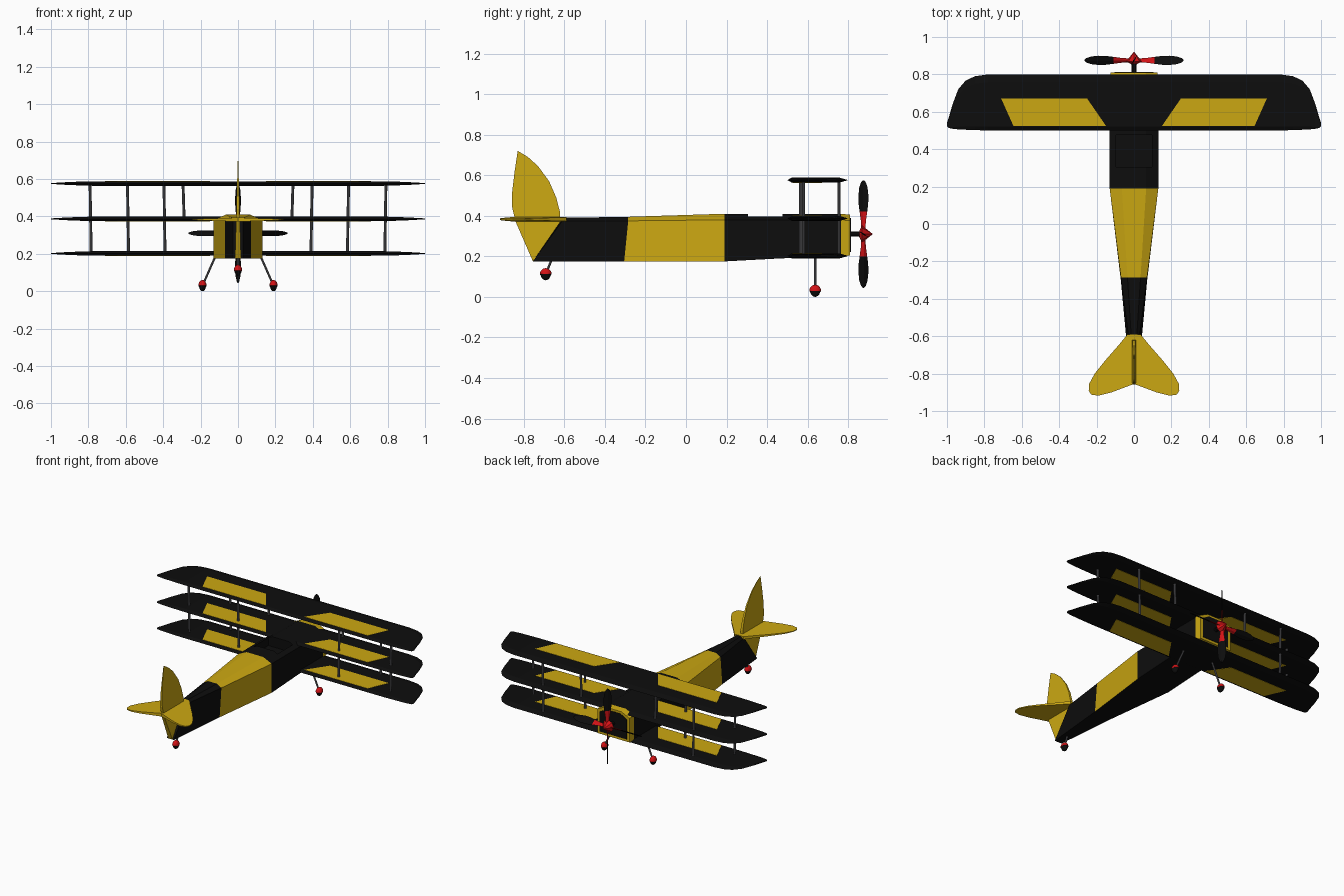
import bpy, math
from mathutils import Vector, Matrix

if "Cube" in bpy.data.objects:
    bpy.data.objects.remove(bpy.data.objects["Cube"])


def material(name, rgb):
    m = bpy.data.materials.new(name)
    m.diffuse_color = (*rgb, 1)
    m.use_nodes = True
    m.node_tree.nodes["Principled BSDF"].inputs["Base Color"].default_value = m.diffuse_color
    return m


YELLOW = material("yellow", (0.60, 0.39, 0.006))
BLACK = material("black", (0.004, 0.004, 0.004))
RED = material("red", (0.65, 0.006, 0.008))
GREY = material("grey", (0.12, 0.12, 0.13))


def make(name, verts, faces, mats, rule=None):
    me = bpy.data.meshes.new(name)
    me.from_pydata([tuple(v) for v in verts], [], faces)
    ob = bpy.data.objects.new(name, me)
    bpy.context.collection.objects.link(ob)
    for m in mats:
        me.materials.append(m)
    bpy.context.view_layer.objects.active = ob
    bpy.ops.object.select_all(action='DESELECT')
    ob.select_set(True)
    bpy.ops.object.mode_set(mode='EDIT')
    bpy.ops.mesh.select_all(action='SELECT')
    bpy.ops.mesh.normals_make_consistent(inside=False)
    bpy.ops.object.mode_set(mode='OBJECT')
    if rule:
        for p in me.polygons:
            p.material_index = rule(p)
    return ob


def loft(name, rings, mats, rule=None):
    """Skin a list of equal-length rings and cap both ends."""
    n = len(rings[0])
    verts = [v for r in rings for v in r]
    faces = [(i * n + j, i * n + (j + 1) % n, (i + 1) * n + (j + 1) % n, (i + 1) * n + j)
             for i in range(len(rings) - 1) for j in range(n)]
    faces += [tuple(range(n)), tuple(range(len(verts) - n, len(verts)))]
    return make(name, verts, faces, mats, rule)


def plate(name, outline, place, half, mat):
    """Thin plate: 2D outline, placed in space, half thickness per point."""
    return loft(name, [[place(u, v, s * half(u, v)) for u, v in outline] for s in (-1, 1)], [mat])


def rod(name, a, b, r, mat, r2=None, sides=10):
    a, b = Vector(a), Vector(b)
    q = (b - a).to_track_quat('Z', 'Y')
    rings = [[p + q @ Vector((k * math.cos(t), k * math.sin(t), 0))
              for t in (2 * math.pi * i / sides for i in range(sides))]
             for p, k in ((a, r), (b, r if r2 is None else r2))]
    return loft(name, rings, [mat])


# Fuselage: six-sided sections, striped along its length, black underneath
def section(yt, yb, w, top, side, bottom):
    return [(-w, yb, bottom), (w, yb, bottom), (w, yt, side),
            (w * .5, yt, top), (-w * .5, yt, top), (-w, yt, side)]


def stripes(p):
    y = p.center.y
    if p.normal.z < -0.8 and y < 0.76:
        return 1
    return 0 if -0.29 < y < 0.19 or y > 0.765 else 1


body = loft("fuselage", [
    section(-0.61, -0.755, 0.028, 0.39, 0.375, 0.175),
    section(-0.285, -0.305, 0.070, 0.395, 0.375, 0.175),
    section(0.19, 0.19, 0.130, 0.41, 0.38, 0.175),
    section(0.47, 0.47, 0.130, 0.41, 0.38, 0.19),
    section(0.765, 0.765, 0.130, 0.41, 0.38, 0.20),
    section(0.81, 0.81, 0.125, 0.405, 0.375, 0.205)], [YELLOW, BLACK], stripes)

# Cockpit opening
bpy.ops.mesh.primitive_cube_add(size=1, location=(0, 0.39, 0.42))
cutter = bpy.context.object
cutter.name = "cockpit_cutter"
cutter.scale = (0.19, 0.17, 0.16)
cutter.data.materials.append(BLACK)
cutter.hide_render = True
cutter.hide_set(True)
cut = body.modifiers.new("cockpit", 'BOOLEAN')
cut.operation = 'DIFFERENCE'
cut.object = cutter
cut.solver = 'EXACT'
cut.material_mode = 'TRANSFER'

# Black nose plate inside the yellow cowl rim
nose = [(-.105, .222), (.105, .222), (.105, .362), (.055, .39), (-.055, .39), (-.105, .362)]
plate("nose_plate", nose, lambda u, v, w: (u, 0.81 + w, v), lambda u, v: 0.003, BLACK)

# Three wings with rounded tips and yellow panels on both faces
HALF = [(0.78, .80, .50, .012), (0.85, .79, .502, .010), (0.90, .767, .504, .008),
        (0.94, .72, .506, .006), (0.97, .64, .509, .004), (0.99, .57, .513, .003),
        (1.0, .54, .522, .002)]
SPAN = [(-x, a, b, t) for x, a, b, t in reversed(HALF)] + HALF
PANEL = [(.15, .525), (.25, .67), (.71, .67), (.645, .525)]
for level, z in (("lower", 0.202), ("middle", 0.387), ("upper", 0.576)):
    rings = []
    for x, le, te, t in SPAN:
        c = le - te
        f, r = le - .14 * c, te + .07 * c
        rings.append([(x, le, z), (x, f, z + t), (x, r, z + t),
                      (x, te, z), (x, r, z - t), (x, f, z - t)])
    loft(level + "_wing", rings, [BLACK])
    for s in (-1, 1):
        for face, dz in (("top", .0125), ("bottom", -.0125)):
            plate(f"{level}_wing_{face}_panel", PANEL,
                  lambda u, v, w: (s * u, v, z + dz + w), lambda u, v: 0.001, YELLOW)

# Wing struts
for s in (-1, 1):
    for x, y, low in ((.785, .58, .2), (.585, .755, .2), (.39, .565, .2), (.288, .755, .385)):
        rod("wing_strut", (s * x, y, low), (s * (x + .006), y, .575), .008, GREY)

# Tail fin
FIN = [(-.755, .175), (-.62, .37), (-.622, .42), (-.64, .49), (-.675, .57), (-.73, .645),
       (-.78, .69), (-.83, .72), (-.845, .62), (-.857, .52), (-.857, .44), (-.84, .37)]
plate("tail_fin", FIN, lambda u, v, w: (w, u, v), lambda u, v: .028 * (.745 - v), YELLOW)

# Tailplane, one half mirrored
TAIL = [(0, -.59), (.035, -.59), (.08, -.645), (.15, -.725), (.21, -.80), (.24, -.855),
        (.242, -.89), (.23, -.912), (.19, -.918), (.12, -.90), (0, -.855)]
tail = plate("tailplane", TAIL, lambda u, v, w: (u, v, .383 + w),
             lambda u, v: .011 - .035 * u, YELLOW)
tail.modifiers.new("mirror", 'MIRROR')

# Propeller: shaft, spinner and four pitched blades, red at the root
HUB = Vector((0, 0.875, 0.31))
rod("propeller_shaft", (0, .80, .31), (0, .875, .31), .014, BLACK)
rod("spinner", (0, .868, .31), (0, .92, .31), .043, RED, .001, 8)
rod("spinner_back", (0, .868, .31), (0, .855, .31), .043, RED, .015, 8)
BLADE = [(.02, .012), (.06, .014), (.11, .022), (.15, .028), (.19, .029),
         (.23, .024), (.255, .014), (.265, .004)]
pitch = Matrix.Rotation(math.radians(58), 3, 'X')
for k in range(4):
    turn = Matrix.Rotation(k * math.pi / 2, 3, 'Y')
    rings = [[HUB + turn @ (pitch @ Vector((r, dy, dz)))
              for dy, dz in ((0, w), (.004, 0), (0, -w), (-.004, 0))] for r, w in BLADE]
    loft("propeller_blade", rings, [RED, BLACK],
         lambda p: 1 if (p.center - HUB).length > .11 else 0)


# Landing gear: leg plus a wheel, red above and black below
def wheel(name, x, y, z, leg_top):
    rod(name + "_leg", leg_top, (x, y, z), .006, GREY)
    bpy.ops.mesh.primitive_uv_sphere_add(segments=16, ring_count=10, radius=1, location=(x, y, z))
    ob = bpy.context.object
    ob.name = name
    ob.scale = (.022, .029, .03)
    for m in (RED, BLACK):
        ob.data.materials.append(m)
    for v in ob.data.vertices:
        if v.co.z < -.01:
            v.co.x *= .85
            v.co.y *= .85
    for p in ob.data.polygons:
        p.material_index = 0 if p.center.z > 0 else 1
    bpy.ops.object.shade_smooth_by_angle(angle=math.radians(40))


for s in (-1, 1):
    wheel("front_wheel", s * .19, .637, .03, (s * .115, .637, .2))
wheel("tail_wheel", 0, -.692, .112, (0, -.66, .19))
